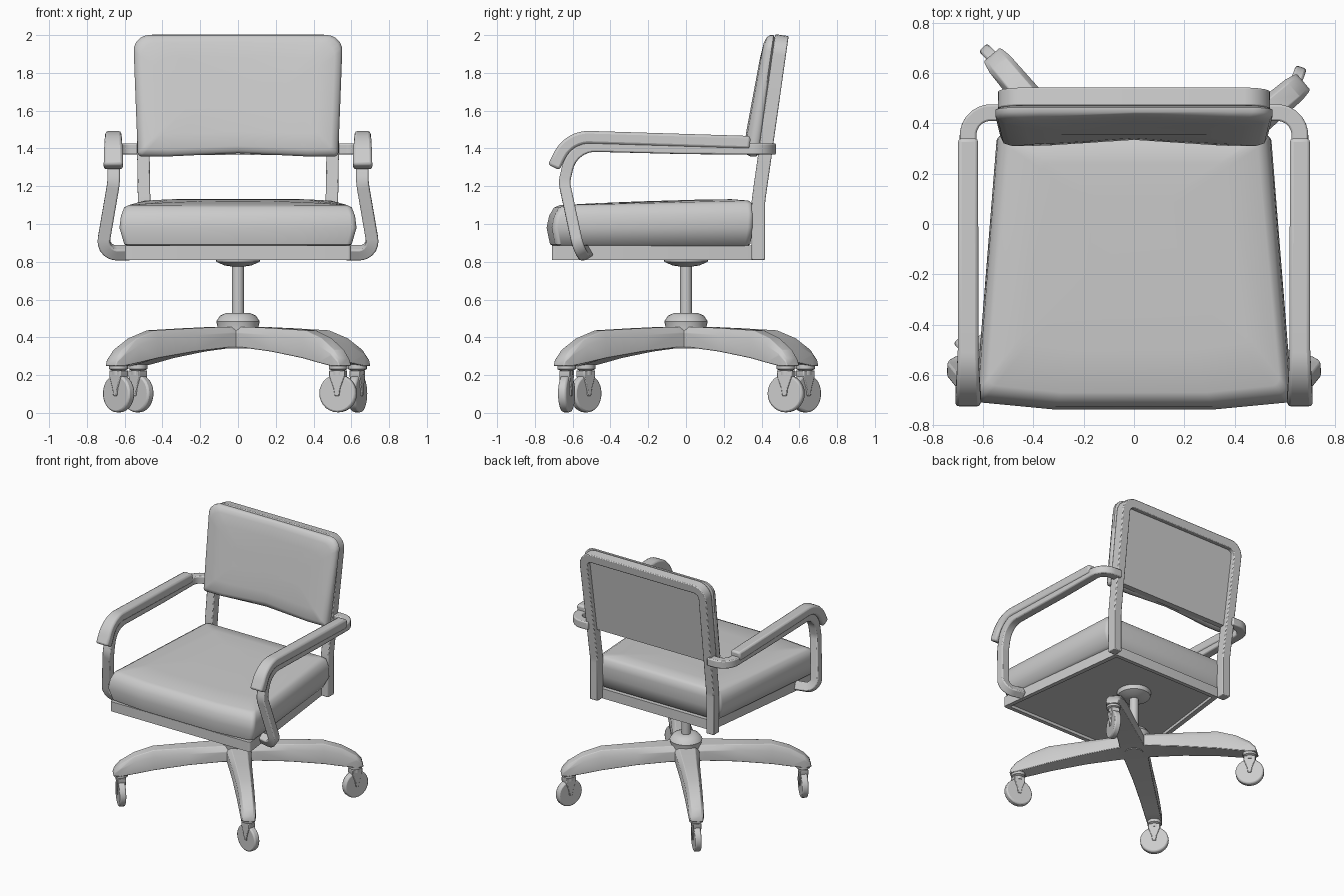
import bpy, bmesh, math
from mathutils import Vector, Matrix

if "Cube" in bpy.data.objects:
    bpy.data.objects.remove(bpy.data.objects["Cube"])


def finish(name, bm, bevel=0.0, angle=35):
    bmesh.ops.recalc_face_normals(bm, faces=bm.faces)
    me = bpy.data.meshes.new(name)
    bm.to_mesh(me)
    bm.free()
    ob = bpy.data.objects.new(name, me)
    bpy.context.collection.objects.link(ob)
    bpy.ops.object.select_all(action='DESELECT')
    ob.select_set(True)
    bpy.context.view_layer.objects.active = ob
    if bevel:
        m = ob.modifiers.new("bevel", 'BEVEL')
        m.width, m.segments, m.limit_method = bevel, 2, 'ANGLE'
        m.angle_limit = math.radians(40)
    bpy.ops.object.shade_smooth_by_angle(angle=math.radians(angle))
    return ob


def fillet(pts, closed=False, n=5):
    """Round the corners of a polyline; each entry is (point, radius)."""
    out, N = [], len(pts)
    for i, (p, r) in enumerate(pts):
        p = Vector(p)
        if r == 0 or (not closed and i in (0, N - 1)):
            out.append(p)
            continue
        a = (Vector(pts[i - 1][0]) - p).normalized()
        b = (Vector(pts[(i + 1) % N][0]) - p).normalized()
        half = a.angle(b) / 2
        d = r / math.tan(half)
        s, e = p + a * d, p + b * d
        c = p + (a + b).normalized() * (r / math.sin(half))
        for k in range(n + 1):
            v = s.lerp(e, k / n) - c
            out.append(c + v.normalized() * r)
    return out


def loft(name, rings, bevel=0.0, angle=35):
    """Skin a stack of equal-length rings and cap both ends."""
    bm = bmesh.new()
    R = [[bm.verts.new(p) for p in ring] for ring in rings]
    for a, b in zip(R, R[1:]):
        for i in range(len(a)):
            j = (i + 1) % len(a)
            bm.faces.new((a[i], a[j], b[j], b[i]))
    bm.faces.new(R[0])
    bm.faces.new(R[-1])
    return finish(name, bm, bevel, angle)


def sweep(name, path, side, w, h, bevel, ws=None):
    """Sweep a rectangle along a path, carrying the side vector without twist."""
    b, rings = Vector(side), []
    for i, p in enumerate(path):
        t = Vector((0, 0, 0))
        if i > 0:
            t += (p - path[i - 1]).normalized()
        if i < len(path) - 1:
            t += (path[i + 1] - p).normalized()
        t.normalize()
        b = (b - t * b.dot(t)).normalized()
        n = t.cross(b)
        # widen at corners so the bar keeps its thickness
        wi = w if ws is None else w + (ws - w) * i / (len(path) - 1)
        rings.append([p + b * wi * x + n * h * y
                      for x, y in ((-1, -1), (1, -1), (1, 1), (-1, 1))])
    return loft(name, rings, bevel, 40)


def lathe(name, prof, seg=32):
    return loft(name, [[(r * math.cos(2 * math.pi * k / seg), r * math.sin(2 * math.pi * k / seg), z)
                        for k in range(seg)] for r, z in prof])


def mirror_x(ob):
    ob.modifiers.new("mirror", 'MIRROR')


# Seat cushion and pan share a tapered outline with a bowed front
def seat_ring(fw, bw, y0, y1, z, bow=0.03, r=0.03, tilt=0.0):
    poly = [(-fw, y0 + bow), (-fw * .5, y0), (fw * .5, y0), (fw, y0 + bow), (bw, y1), (-bw, y1)]
    rad = [r, 0, 0, r, r, r]
    pts = fillet([((x, y, 0), q) for (x, y), q in zip(poly, rad)], True)
    return [(p.x, p.y, z + tilt * p.y) for p in pts]


loft("seat_cushion", [
    seat_ring(.575, .46, -.69, .32, .88),
    seat_ring(.605, .50, -.72, .34, .892),
    seat_ring(.63, .545, -.738, .355, .98),
    seat_ring(.622, .54, -.725, .358, 1.05, tilt=.01),
    seat_ring(.605, .52, -.70, .352, 1.10, tilt=.02),
    seat_ring(.58, .49, -.67, .33, 1.116, tilt=.025),
    seat_ring(.45, .36, -.5, .24, 1.124, tilt=.03),
    seat_ring(.2, .16, -.25, .1, 1.127, tilt=.03)], angle=50)

loft("seat_pan", [
    seat_ring(.60, .47, -.71, .36, .885, 0, .015),
    seat_ring(.60, .47, -.71, .36, .81, 0, .015),
    seat_ring(.565, .437, -.68, .33, .81, 0, .015),
    seat_ring(.565, .437, -.68, .33, .832, 0, .015)])

# Back frame: one inverted U with leaning uprights
half = [((.497, .383, .81), 0), ((.497, .383, 1.12), .3), ((.51, .503, 1.967), .07)]
left = [((-p[0], p[1], p[2]), r) for p, r in reversed(half)]
sweep("back_frame", fillet(half + left), (0, 1, 0), .036, .033, .006)

# Back cushion with its recessed rear panel
outline = fillet([((x, 0, z), r) for x, z, r in (
    (-.53, 1.358, .02), (-.38, 1.357, 0), (0, 1.375, 0), (.38, 1.357, 0), (.53, 1.358, .02),
    (.54, 1.6, 0), (.555, 2.0, .08), (.38, 2.0, 0), (0, 2.0, 0), (-.38, 2.0, 0),
    (-.555, 2.0, .08), (-.54, 1.6, 0))], True)


def back_ring(inset, d):
    ring = []
    for p in outline:
        x, z = p.x * (1 - inset / .55), 1.68 + (p.z - 1.68) * (1 - inset / .32)
        k = d
        if d > .05:
            k *= .72 + .28 * min(1, abs(x) / .38)
        if d > 0:
            k *= 1 - .35 * (z - 1.36) / .64
        ring.append((x, .35 + (z - 1.12) * .138 - k, z))
    return ring


cushion = [(.075, -.035), (.075, 0), (.012, 0), (0, .012), (0, .04), (.012, .066),
           (.04, .08), (.12, .088), (.25, .09)]
loft("back_cushion", [back_ring(i, d) for i, d in cushion], angle=50)
# thin panel reaching the lower edge behind the cushion
loft("back_panel", [[(x, .35 + (z - 1.12) * .138 + d, z) for x, z in
                     ((-.48, 1.365), (.48, 1.365), (.48, 1.95), (-.48, 1.95))] for d in (-.01, .036)])

# Arm bars, running from the back upright to the seat pan
arm = fillet([((.51, .443, 1.397), 0), ((.66, .443, 1.397), .09), ((.66, .0, 1.40), 0),
              ((.66, -.60, 1.415), .15), ((.658, -.645, 1.22), .12),
              ((.722, -.565, .848), .07), ((.57, -.53, .848), 0)], n=7)
mirror_x(sweep("arm_bar", arm, (0, 1, 0), .033, .03, .008))

# Arm pads, drooping at the front
pad = fillet([((.66, .34, 1.432), 0), ((.66, -.62, 1.462), .17), ((.66, -.70, 1.30), 0)], n=8)
mirror_x(sweep("arm_pad", pad, (1, 0, 0), .04, .034, .014, .051))

# Centre column, collar and hub
lathe("column", [(.12, .835), (.115, .80), (.07, .78), (.032, .775), (.032, .53), (.06, .53),
                 (.095, .515), (.115, .485), (.108, .455), (.108, .36), (.065, .352), (.065, .342)])

# Four base legs with swivelled casters: (leg angle, wheel axis angle)
stations = [(0, .09, .455, .347), (.12, .085, .456, .347), (.35, .07, .448, .325), (.60, .06, .437, .29),
            (.73, .056, .395, .265), (.83, .053, .335, .248), (.87, .045, .29, .248), (.88, .04, .255, .248)]
for leg, axis in ((40, -20), (130, 45), (220, 45), (310, -105)):
    rot = Matrix.Rotation(math.radians(leg), 4, 'Z')
    rings = []
    for r, w, top, low in stations:
        m = top - (top - low) * .3
        rings.append([(r, -w, low), (r, w, low), (r, w, m), (r, w * .65, top), (r, -w * .65, top), (r, -w, m)])
    loft("base_leg", rings, .01, 45).matrix_world = rot

    place = (Matrix.Translation(rot @ Vector((.825, 0, 0))) @
             Matrix.Rotation(math.radians(axis), 4, 'Z'))
    lathe("caster_collar", [(.03, .262), (.05, .255), (.05, .232), (.035, .225), (.035, .2)],
          16).matrix_world = place
    # fork tapers down to the axle; local x is the axle
    fork = [(.225, .042), (.195, .042), (.13, .018), (.09, .012)]
    loft("caster_fork", [[(-.03, -w, z), (.03, -w, z), (.03, w, z), (-.03, w, z)]
                         for z, w in fork], .004).matrix_world = place
    bm = bmesh.new()
    bmesh.ops.create_cone(bm, cap_ends=True, segments=28, radius1=.1, radius2=.1, depth=.046,
                          matrix=Matrix.Translation((0, 0, .103)) @ Matrix.Rotation(math.pi / 2, 4, 'Y'))
    finish("caster_wheel", bm, .01).matrix_world = place
